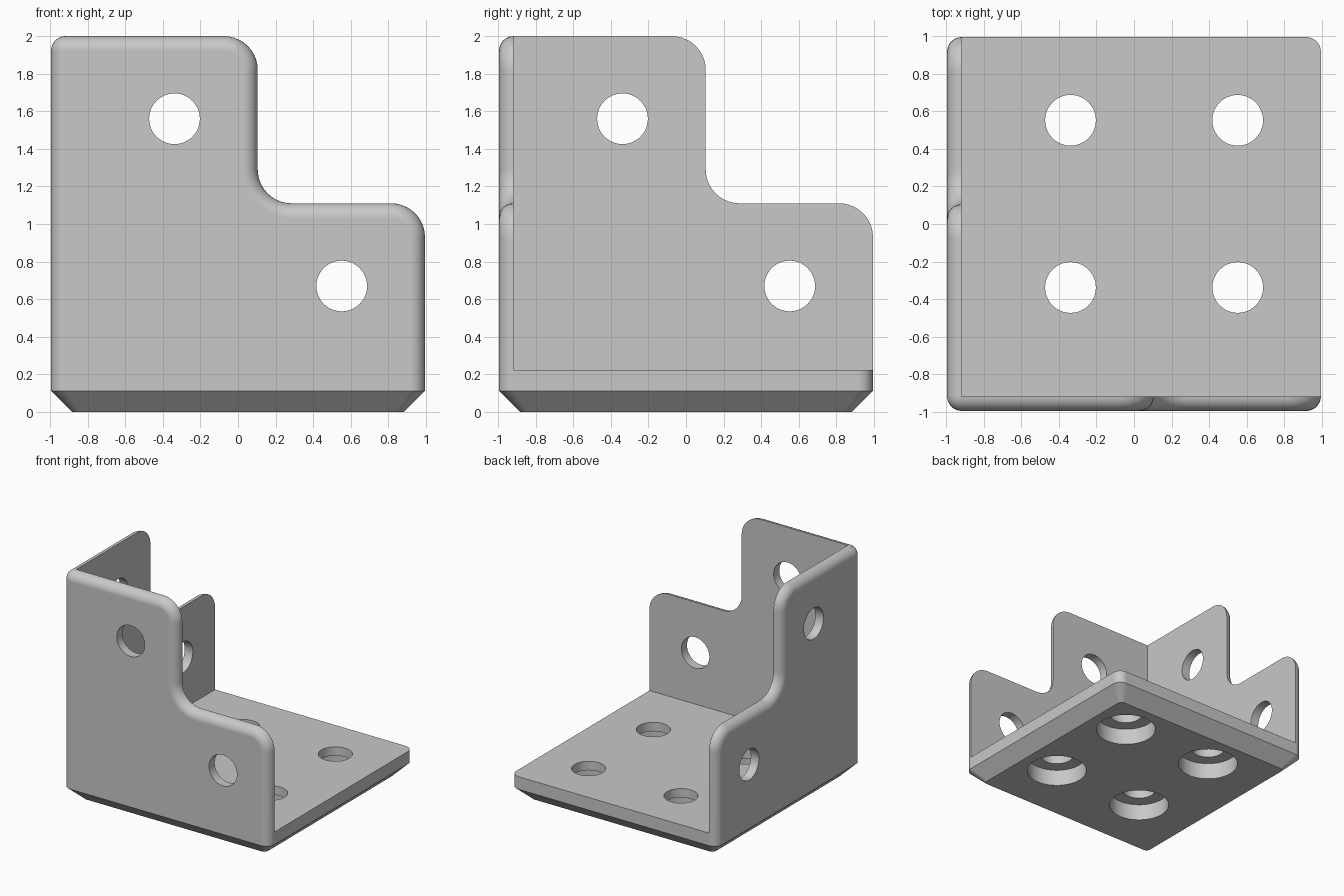
import bpy, bmesh
from math import cos, sin, pi, radians

H = 0.995        # half width of the base
T = 0.078        # wall thickness and edge rounding
FLOOR, STEP, TOP = 0.222, 1.11, 2.0
MID = 0.105      # where the wall steps down
R = 0.18         # radius of the step corners
CHAMFER = 0.112
HOLE_R, BORE_R = 0.135, 0.245
NEAR, FAR = -0.338, 0.552

if "Cube" in bpy.data.objects:
    bpy.data.objects.remove(bpy.data.objects["Cube"], do_unlink=True)

grey = bpy.data.materials.new("plain grey")
grey.use_nodes = True
grey.diffuse_color = (0.58, 0.58, 0.58, 1)
for node in grey.node_tree.nodes:
    if node.type == 'BSDF_PRINCIPLED':
        node.inputs["Base Color"].default_value = grey.diffuse_color
        node.inputs["Roughness"].default_value = 0.6


def arc(cx, cy, r, start, end, steps=10):
    angles = [radians(start + (end - start) * i / steps) for i in range(steps + 1)]
    return [(cx + r * cos(a), cy + r * sin(a)) for a in angles]


def loft(name, rings):
    """Skin closed rings of equal length and cap both ends."""
    bm = bmesh.new()
    rows = [[bm.verts.new(p) for p in ring] for ring in rings]
    n = len(rows[0])
    for a, b in zip(rows, rows[1:]):
        for i in range(n):
            j = (i + 1) % n
            bm.faces.new((a[i], a[j], b[j], b[i]))
    bm.faces.new(rows[0])
    bm.faces.new(rows[-1])
    bmesh.ops.remove_doubles(bm, verts=bm.verts, dist=1e-5)
    bmesh.ops.recalc_face_normals(bm, faces=bm.faces)
    mesh = bpy.data.meshes.new(name)
    bm.to_mesh(mesh)
    bm.free()
    obj = bpy.data.objects.new(name, mesh)
    bpy.context.collection.objects.link(obj)
    mesh.materials.append(grey)
    return obj


def activate(obj):
    bpy.ops.object.select_all(action='DESELECT')
    obj.select_set(True)
    bpy.context.view_layer.objects.active = obj


def drill(obj, centre, rotation, radius, depth):
    bpy.ops.mesh.primitive_cylinder_add(vertices=48, radius=radius, depth=depth,
                                        location=centre, rotation=rotation)
    cutter = bpy.context.object
    cutter.hide_render = True
    cutter.data.materials.append(grey)
    activate(obj)
    mod = obj.modifiers.new("hole", 'BOOLEAN')
    mod.operation, mod.solver, mod.object = 'DIFFERENCE', 'EXACT', cutter
    bpy.ops.object.modifier_apply(modifier=mod.name)
    bpy.data.objects.remove(cutter, do_unlink=True)


def finish(obj):
    activate(obj)
    bpy.ops.object.shade_smooth_by_angle(angle=radians(30))
    mod = obj.modifiers.new("flat face normals", 'WEIGHTED_NORMAL')
    mod.keep_sharp = True


def wall_outline(d, owns_corner):
    """Stepped wall outline, inset by d on its free edges."""
    pts = [(H - d, FLOOR)]
    pts += arc(H - R, STEP - R, R - d, 0, 90)
    pts += arc(MID + R, STEP + R, R + d, 270, 180)
    pts += arc(MID - R, TOP - R, R - d, 0, 90)
    if owns_corner:
        pts += arc(T - H, TOP - T, T - d, 90, 180) + [(d - H, FLOOR)]
    else:
        pts += [(T - H, TOP - d), (T - H, FLOOR)]
    return pts


def wall(name, place, owns_corner, rotation):
    rings = []
    for i in range(9):
        a = pi / 2 * i / 8
        outline = wall_outline(T * (1 - cos(a)), owns_corner)
        rings.append([place(u, T - H - T * sin(a), v) for u, v in outline])
    obj = loft(name, rings)
    for u, v in ((NEAR, TOP - 0.44), (FAR, STEP - 0.44)):
        drill(obj, place(u, -H, v), rotation, HOLE_R, 0.5)
    finish(obj)


def rounded_square(h, r, z):
    c = h - r
    pts = []
    for k, (sx, sy) in enumerate(((1, 1), (-1, 1), (-1, -1), (1, -1))):
        pts += arc(sx * c, sy * c, r, 90 * k, 90 * k + 90, 8)
    return [(x, y, z) for x, y in pts]


# Base plate with chamfered underside and counterbored holes
base = loft("base_plate", [rounded_square(H - CHAMFER, 0.04, 0),
                           rounded_square(H, T, CHAMFER),
                           rounded_square(H, T, FLOOR)])
for x in (NEAR, FAR):
    for y in (NEAR, FAR):
        drill(base, (x, y, 0), (0, 0, 0), BORE_R, 2 * (FLOOR - T))
        drill(base, (x, y, 0), (0, 0, 0), HOLE_R, 1)
finish(base)

# Two stepped walls meeting at a rounded corner
wall("front_wall", lambda u, d, v: (u, d, v), True, (pi / 2, 0, 0))
wall("right_wall", lambda u, d, v: (d, u, v), False, (0, pi / 2, 0))
